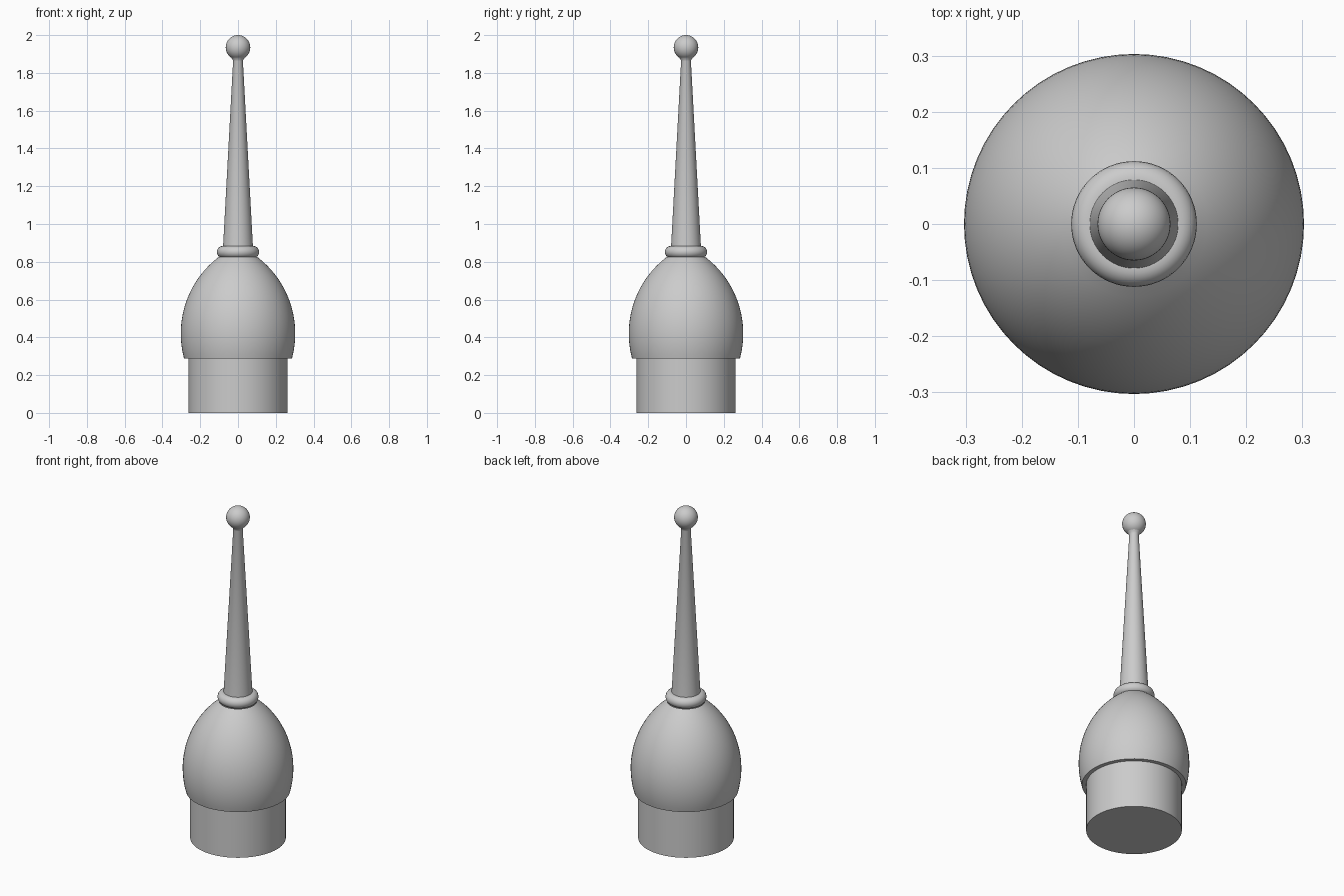
import bpy, bmesh, math
from mathutils import Matrix, Vector

cube = bpy.data.objects.get("Cube")
if cube:
    bpy.data.objects.remove(cube)

# One plain grey for the whole turned piece
grey = bpy.data.materials.new("plain grey")
grey.use_nodes = True
colour = (0.6, 0.6, 0.6, 1)
grey.diffuse_color = colour
grey.node_tree.nodes["Principled BSDF"].inputs["Base Color"].default_value = colour


def finish(name, bm):
    bmesh.ops.recalc_face_normals(bm, faces=bm.faces)
    mesh = bpy.data.meshes.new(name)
    bm.to_mesh(mesh)
    bm.free()
    mesh.materials.append(grey)
    obj = bpy.data.objects.new(name, mesh)
    bpy.context.collection.objects.link(obj)
    bpy.ops.object.select_all(action='DESELECT')
    obj.select_set(True)
    bpy.context.view_layer.objects.active = obj
    bpy.ops.object.shade_smooth_by_angle(angle=math.radians(35))


def lathe(name, profile, steps=64):
    """Spin (radius, height) points around the z axis."""
    bm = bmesh.new()
    verts = [bm.verts.new((r, 0, z)) for r, z in profile]
    edges = [bm.edges.new(pair) for pair in zip(verts, verts[1:])]
    bmesh.ops.spin(bm, geom=verts + edges, cent=(0, 0, 0), axis=(0, 0, 1),
                   angle=math.tau, steps=steps)
    bmesh.ops.remove_doubles(bm, verts=bm.verts, dist=1e-5)
    finish(name, bm)


# Cylindrical foot, closed underneath
FOOT_R, FOOT_TOP = 0.262, 0.287
lathe("foot", [(0, 0), (FOOT_R, 0), (FOOT_R, FOOT_TOP)])

# Pointed-arch dome with a flat rim overhanging the foot
ARC, WIDEST, DOME_R = 0.51, 0.42, 0.303
dome = [(FOOT_R, FOOT_TOP)]
for i in range(25):
    z = FOOT_TOP + (0.825 - FOOT_TOP) * i / 24
    dome.append((DOME_R - ARC + math.sqrt(ARC ** 2 - (z - WIDEST) ** 2), z))
lathe("dome", dome)

# Rounded collar
COLLAR_Z, BEAD = 0.852, 0.032
collar = [(0.075, COLLAR_Z - BEAD)]
for i in range(13):
    a = math.pi * (i / 12 - 0.5)
    collar.append((0.08 + BEAD * math.cos(a), COLLAR_Z + BEAD * math.sin(a)))
collar.append((0.075, COLLAR_Z + BEAD))
lathe("collar", collar)

# Tapering spire with a small flare under the ball
lathe("spire", [(0.079, 0.88), (0.026, 1.862), (0.029, 1.872), (0.037, 1.882)])

# Ball tip
bm = bmesh.new()
bmesh.ops.create_uvsphere(bm, u_segments=48, v_segments=24, radius=0.065,
                          matrix=Matrix.Translation(Vector((0, 0, 1.935))))
finish("ball_tip", bm)
